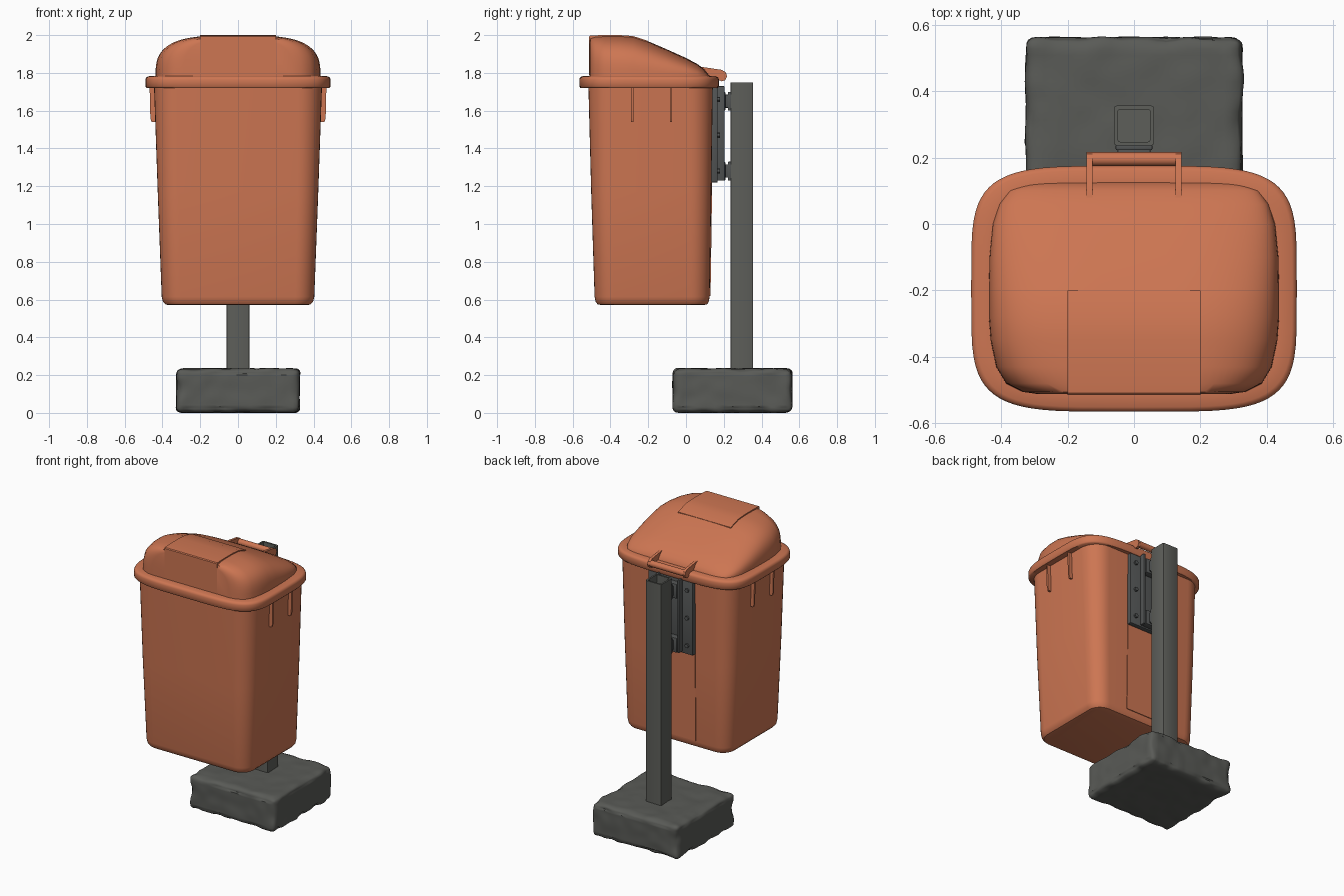
import bpy, bmesh, math
from mathutils import Vector, noise

if "Cube" in bpy.data.objects:
    bpy.data.objects.remove(bpy.data.objects["Cube"])


def material(name, rgb):
    m = bpy.data.materials.new(name)
    m.diffuse_color = (*rgb, 1)
    m.use_nodes = True
    m.node_tree.nodes["Principled BSDF"].inputs["Base Color"].default_value = m.diffuse_color
    return m


ORANGE = material("orange plastic", (0.61, 0.18, 0.085))
STEEL = material("grey steel", (0.11, 0.113, 0.102))
DARK = material("dark bracket metal", (0.085, 0.09, 0.09))
CONCRETE = material("grey concrete", (0.10, 0.103, 0.094))


def finish(name, bm, mat, angle=35):
    bmesh.ops.recalc_face_normals(bm, faces=bm.faces)
    me = bpy.data.meshes.new(name)
    bm.to_mesh(me)
    bm.free()
    me.materials.append(mat)
    ob = bpy.data.objects.new(name, me)
    bpy.context.collection.objects.link(ob)
    bpy.ops.object.select_all(action='DESELECT')
    ob.select_set(True)
    bpy.context.view_layer.objects.active = ob
    bpy.ops.object.shade_smooth_by_angle(angle=math.radians(angle))
    return ob


def loft(name, rings, mat, angle=35):
    """Skin closed rings of equal length and cap both ends."""
    bm = bmesh.new()
    vs = [[bm.verts.new(p) for p in r] for r in rings]
    n = len(vs[0])
    for a, b in zip(vs, vs[1:]):
        for i in range(n):
            j = (i + 1) % n
            bm.faces.new((a[i], a[j], b[j], b[i]))
    bm.faces.new(vs[0][::-1])
    bm.faces.new(vs[-1])
    return finish(name, bm, mat, angle)


def box(name, x, y, z, mat, bevel=0.004):
    bm = bmesh.new()
    bmesh.ops.create_cube(bm, size=1)
    for v in bm.verts:
        v.co = [(a + b) / 2 + c * (b - a) for (a, b), c in zip((x, y, z), v.co)]
    if bevel:
        bmesh.ops.bevel(bm, geom=bm.edges[:], offset=bevel, segments=2, affect='EDGES', profile=0.5)
    return finish(name, bm, mat)


def rounded_rect(hx, y0, y1, r, z, seg=8):
    pts = []
    for q, (cx, cy) in enumerate(((hx - r, y1 - r), (r - hx, y1 - r), (r - hx, y0 + r), (hx - r, y0 + r))):
        for k in range(seg + 1):
            a = math.pi / 2 * (q + k / seg)
            pts.append((cx + r * math.cos(a), cy + r * math.sin(a), z))
    return pts


def spow(v, e):
    return math.copysign(abs(v) ** e, v)


def superellipse(hx, hy, cy, z, n=4.6, count=72):
    e = 2 / n
    angles = [2 * math.pi * k / count for k in range(count)]
    return [(hx * spow(math.cos(a), e), cy + hy * spow(math.sin(a), e), z) for a in angles]


def prism_x(name, profile, x0, x1, mat):
    """Extrude a (y, z) outline along x."""
    return loft(name, [[(x, y, z) for y, z in profile] for x in (x0, x1)], mat)


def cylinder(name, start, end, r, mat, n=16):
    a, b = Vector(start), Vector(end)
    d = (b - a).normalized()
    u = d.orthogonal().normalized()
    w = d.cross(u)
    ts = [2 * math.pi * k / n for k in range(n)]
    return loft(name, [[c + r * (math.cos(t) * u + math.sin(t) * w) for t in ts] for c in (a, b)], mat)


# Tapered bin body with a rounded bottom edge
body = [(0.365, -0.445, 0.09, 0.07, 0.57), (0.385, -0.468, 0.112, 0.085, 0.575),
        (0.398, -0.479, 0.121, 0.095, 0.59), (0.404, -0.484, 0.125, 0.10, 0.615),
        (0.425, -0.502, 0.134, 0.11, 1.17), (0.445, -0.517, 0.142, 0.125, 1.74)]
loft("bin_body", [rounded_rect(*s) for s in body], ORANGE)

# Shallow raised panel on the back wall
prism_x("back_panel", [(0.10, 0.62), (0.130, 0.62), (0.146, 1.72), (0.10, 1.72)], -0.165, 0.165, ORANGE)

# Rim around the bin mouth
rim = [(0.05, 1.72), (0.006, 1.72), (0, 1.728), (0, 1.765), (0.004, 1.776), (0.014, 1.782), (0.05, 1.784)]
loft("rim", [superellipse(0.49 - i, 0.37 - i, -0.195, z) for i, z in rim], ORANGE, 50)

# Domed lid, skinned from front to back: y, half width, height
Z0 = 1.767
lid = [(-0.512, 0.29, 0.212), (-0.505, 0.335, 0.226), (-0.48, 0.385, 0.230), (-0.43, 0.415, 0.231),
       (-0.35, 0.432, 0.231), (-0.28, 0.437, 0.226), (-0.2, 0.437, 0.200), (-0.1, 0.435, 0.157),
       (0, 0.425, 0.112), (0.06, 0.405, 0.080), (0.1, 0.375, 0.050), (0.125, 0.31, 0.016)]


def arch(y, w, h, n=3.4, count=40):
    e = 2 / n
    return [(w * spow(math.cos(math.pi * k / count), e), y,
             Z0 + h * max(0, math.sin(math.pi * k / count)) ** e) for k in range(count + 1)]


loft("lid", [arch(*s) for s in lid], ORANGE, 45)

# Flap in the lid: a thin plate over the top front
top = [(y, Z0 + h + 0.002) for y, w, h in lid[2:7]]
flap = [(-0.514, 1.79), (-0.514, 1.992), (-0.508, 1.997)] + top
flap += [(y, z - 0.02) for y, z in reversed(top)] + [(-0.49, 1.975), (-0.49, 1.79)]
prism_x("lid_flap", flap, -0.2, 0.2, ORANGE)

# Hinge arms and bar behind the lid
arm = [(0.07, 1.80), (0.08, 1.832), (0.19, 1.816), (0.21, 1.803), (0.217, 1.782),
       (0.208, 1.762), (0.19, 1.755), (0.165, 1.765), (0.10, 1.77)]
for side, s in (("left", -1), ("right", 1)):
    prism_x(f"hinge_arm_{side}", arm, s * 0.125, s * 0.143, ORANGE)
    # Thin ribs under the rim on both sides
    for k, y in enumerate((-0.285, -0.08)):
        bm = bmesh.new()
        outline = [(0.42, 1.725), (0.468, 1.725), (0.464, 1.56), (0.458, 1.54), (0.42, 1.54)]
        face = bm.faces.new([bm.verts.new((s * x, y - 0.006, z)) for x, z in outline])
        ext = bmesh.ops.extrude_face_region(bm, geom=[face])
        bmesh.ops.translate(bm, vec=(0, 0.012, 0),
                            verts=[v for v in ext['geom'] if isinstance(v, bmesh.types.BMVert)])
        finish(f"side_rib_{side}_{k + 1}", bm, ORANGE)
cylinder("hinge_bar", (-0.13, 0.195, 1.786), (0.13, 0.195, 1.786), 0.021, ORANGE)

# Mounting plate with folded flanges, bolts and two pole brackets
box("mounting_plate", (-0.168, 0.168), (0.135, 0.168), (1.22, 1.72), DARK)
for s in (-1, 1):
    box("plate_flange", tuple(sorted((s * 0.075, s * 0.09))), (0.16, 0.204), (1.23, 1.73), DARK)
    for z in (1.28, 1.47, 1.66):
        cylinder("plate_bolt", (s * 0.128, 0.16, z), (s * 0.128, 0.180, z), 0.014, DARK, 6)
for z in (1.23, 1.60):
    box("pole_bracket", (-0.05, 0.05), (0.16, 0.24), (z + 0.015, z + 0.085), DARK)
    box("bracket_foot", (-0.075, 0.075), (0.16, 0.208), (z, z + 0.10), DARK)
    box("bracket_clamp", (-0.055, 0.055), (0.222, 0.24), (z, z + 0.10), DARK)

# Hollow square pole, open at the top
pole = [(0, 0.20), (0, 1.75), (0.011, 1.75), (0.011, 0.26)]
loft("pole", [rounded_rect(0.06 - i, 0.236 + i, 0.356 - i, 0.008, z, 2) for i, z in pole], STEEL)

# Rough concrete foot: a rounded block with worn edges
bm = bmesh.new()
bmesh.ops.create_cube(bm, size=2)
bmesh.ops.subdivide_edges(bm, edges=bm.edges[:], cuts=27, use_grid_fill=True)
half, r = Vector((0.328, 0.318, 0.119)), 0.03
for v in bm.verts:
    p = Vector([spow(c, 0.8) * h for c, h in zip(v.co, half)])
    core = Vector([max(r - h, min(h - r, c)) for c, h in zip(p, half)])
    d = (p - core).normalized()
    worn = sum(abs(c) > 0.001 for c in p - core) > 1
    q = core + d * r
    q -= d * (0.012 if worn else 0.005) * (0.5 + noise.noise(q * 14))
    v.co = q + Vector((0, 0.246, 0.119))
    v.co.z = max(0, v.co.z - 0.001)
finish("concrete_foot", bm, CONCRETE, 40)
